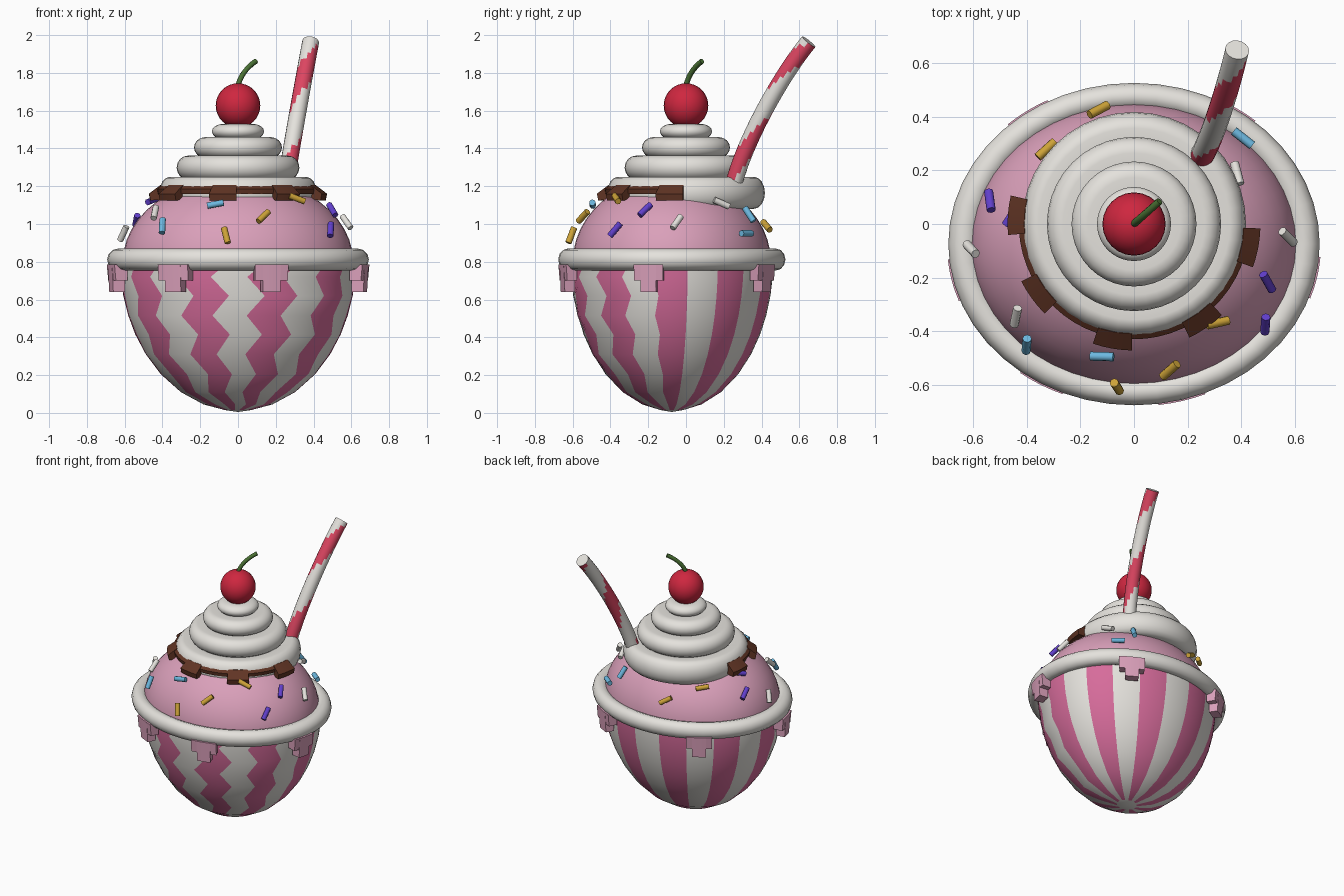
import bpy, bmesh
from math import sin, cos, pi, radians, sqrt
from mathutils import Vector

cube = bpy.data.objects.get("Cube")
if cube:
    bpy.data.objects.remove(cube)


def material(name, r, g, b):
    m = bpy.data.materials.new(name)
    m.use_nodes = True
    m.diffuse_color = (r, g, b, 1)
    m.node_tree.nodes["Principled BSDF"].inputs["Base Color"].default_value = (r, g, b, 1)
    return m


white = material("cream_white", .78, .76, .72)
stripe_pink = material("stripe_pink", .68, .15, .33)
ice_pink = material("ice_cream_pink", .70, .35, .49)
cherry_red = material("cherry_red", .62, .02, .05)
straw_red = material("straw_red", .72, .06, .12)
brown = material("chocolate_brown", .12, .035, .018)
green = material("stem_green", .07, .17, .035)
yellow = material("sprinkle_yellow", .62, .37, .04)
blue = material("sprinkle_blue", .15, .48, .74)
purple = material("sprinkle_purple", .12, .05, .6)

DISH_Y = -.075      # the dish is an oval set slightly forward
OVAL = .86          # its depth divided by its width


def finish(bm, name, mats, angle=50):
    """Turn a bmesh into an object with smooth shading and sharp creases."""
    bmesh.ops.remove_doubles(bm, verts=bm.verts, dist=.0005)
    bmesh.ops.recalc_face_normals(bm, faces=bm.faces)
    me = bpy.data.meshes.new(name)
    bm.to_mesh(me)
    bm.free()
    for m in mats:
        me.materials.append(m)
    me.polygons.foreach_set("use_smooth", [True] * len(me.polygons))
    me.set_sharp_from_angle(angle=radians(angle))
    ob = bpy.data.objects.new(name, me)
    bpy.context.collection.objects.link(ob)
    return ob


def sweep(bm, profile, start=0, end=360, steps=48, oval=1, y=0, loop=False):
    """Sweep a (radius, height) profile about the upright axis."""
    rings = []
    for i in range(steps + 1):
        a = radians(start + (end - start) * i / steps)
        rings.append([bm.verts.new((r * cos(a), y + r * oval * sin(a), z)) for r, z in profile])
    n = len(profile)
    for p, q in zip(rings, rings[1:]):
        for k in range(n if loop else n - 1):
            m = (k + 1) % n
            bm.faces.new((p[k], q[k], q[m], p[m]))
    if loop and end - start < 360:
        bm.faces.new(rings[0])
        bm.faces.new(rings[-1])


def tube(bm, points, radius, sides, colour=None):
    """Round tube through points; colour(s, turn) picks a material slot."""
    rings = []
    for i, p in enumerate(points):
        t = (points[min(i + 1, len(points) - 1)] - points[max(i - 1, 0)]).normalized()
        u = (Vector((1, 0, 0)) - t * t.x).normalized()
        v = t.cross(u)
        rings.append([bm.verts.new(p + radius * (u * cos(a) + v * sin(a)))
                      for a in (2 * pi * k / sides for k in range(sides))])
    for i, (p, q) in enumerate(zip(rings, rings[1:])):
        for k in range(sides):
            f = bm.faces.new((p[k], p[k - 1], q[k - 1], q[k]))
            if colour:
                f.material_index = colour((i + .5) / (len(points) - 1), (k - .5) / sides)
    bm.faces.new(rings[0])
    bm.faces.new(rings[-1])


def bezier(a, b, c, d, n):
    a, b, c, d = map(Vector, (a, b, c, d))
    return [a * (1 - t) ** 3 + b * 3 * t * (1 - t) ** 2 + c * 3 * t * t * (1 - t) + d * t ** 3
            for t in (i / n for i in range(n + 1))]


# Striped bowl: stripes follow the columns, which zigzag row by row at the front
bm = bmesh.new()
COLS, STRIPES = 80, 10
heights = [.8, .72, .62, .515, .415, .31, .205, .11, .045, .015]
rows = []
for j, z in enumerate(heights):
    r = .625 * sqrt(1 - ((.81 - z) / .8) ** 2)
    row = []
    for i in range(COLS):
        a = 2 * pi * i / COLS
        a += radians(4.5) * (1 if j % 2 == 0 else -1) * max(0, -sin(a)) ** .7
        row.append(bm.verts.new((r * cos(a), DISH_Y + r * OVAL * sin(a), z)))
    rows.append(row)
per = COLS // STRIPES
for p, q in zip(rows, rows[1:]):
    for i in range(COLS):
        f = bm.faces.new((p[i - 1], p[i], q[i], q[i - 1]))
        f.material_index = int((i - 1 + per // 4) % per < per // 2)
tip = bm.verts.new((0, DISH_Y, .005))
for i in range(COLS):
    bm.faces.new((rows[-1][i - 1], rows[-1][i], tip))
finish(bm, "bowl", [white, stripe_pink])

# Rolled rim
bm = bmesh.new()
sweep(bm, [(.635 + .058 * cos(a), .812 + .058 * sin(a)) for a in (2 * pi * k / 12 for k in range(12))],
      oval=.868, y=DISH_Y, loop=True)
finish(bm, "rim", [white])

# Ice cream dome
bm = bmesh.new()
sweep(bm, [(.61 * cos(a), .8 + .45 * sin(a)) for a in (pi / 2 * k / 12 for k in range(13))],
      oval=OVAL, y=DISH_Y)
finish(bm, "ice_cream", [ice_pink])

# Ice cream drips hanging on the rim: a wide shoulder and a narrow tip
bm = bmesh.new()
for a in (348, 57, 125, 193, 240, 285):
    for half, low in ((7.5, .70), (4, .64)):
        sweep(bm, [(.625, low), (.69, low), (.698, .785), (.625, .79)],
              a - half, a + half, 4, oval=.868, y=DISH_Y, loop=True)
finish(bm, "rim_drips", [ice_pink], 30)

# Whipped cream in rounded tiers
bm = bmesh.new()
profile = [(0, 1.08)]
for radius, low, high in ((.418, 1.08, 1.25), (.325, 1.235, 1.362), (.233, 1.35, 1.46), (.138, 1.45, 1.53)):
    mid, half = (low + high) / 2, (high - low) / 2
    for k in range(9):
        a = pi * (k / 8 - .5)
        profile.append((radius - .06 + .06 * cos(a), mid + half * sin(a)))
profile.append((0, 1.53))
sweep(bm, profile, steps=40)
finish(bm, "whipped_cream", [white])

# Chocolate sauce around the front, with square drips
bm = bmesh.new()
sweep(bm, [(.35, 1.16), (.425, 1.16), (.43, 1.185), (.40, 1.21), (.35, 1.21)], 170, 357, 30, loop=True)
for a in (176, 216, 260, 305, 349):
    sweep(bm, [(.36, 1.13), (.465, 1.125), (.472, 1.16), (.41, 1.207), (.36, 1.205)],
          a - 9, a + 9, 4, loop=True)
finish(bm, "chocolate_sauce", [brown], 30)

# Cherry and stem
bm = bmesh.new()
bmesh.ops.create_uvsphere(bm, u_segments=24, v_segments=16, radius=.118)
bmesh.ops.translate(bm, verts=bm.verts, vec=(0, 0, 1.627))
finish(bm, "cherry", [cherry_red])
bm = bmesh.new()
tube(bm, bezier((0, 0, 1.73), (.01, .01, 1.78), (.045, .04, 1.83), (.095, .085, 1.862), 8), .014, 8)
finish(bm, "cherry_stem", [green])


# Bent straw with one spiral stripe
def spiral(s, turn):
    return int((turn - .75 - 1.6 * (s - .7) + .22) % 1 < .44)


bm = bmesh.new()
tube(bm, bezier((.25, .25, 1.2), (.29, .31, 1.45), (.355, .52, 1.81), (.385, .65, 1.965), 20),
     .045, 16, spiral)
finish(bm, "straw", [white, straw_red])

# Sprinkles lying on the dome: (angle round, height, tilt)
sprinkles = {
    yellow: [(103, .99, 33), (129, 1.08, 10), (264, .94, 105), (284, 1.04, 45), (313, 1.135, -33)],
    blue: [(48, .95, 0), (59, 1.05, 90), (227, .99, 108), (256, 1.105, 15)],
    purple: [(161, 1.02, 45), (165, 1.125, -20), (325, .97, 58), (342, 1.075, 60)],
    white: [(38, 1.11, -35), (182, .95, 65), (215, 1.06, 118), (3, 1.01, 58)],
}
for mat, places in sprinkles.items():
    for n, (angle, z, tilt) in enumerate(places):
        a, s, h = radians(angle), radians(tilt), (z - .8) / .48
        f = sqrt(1 - h * h)
        pos = Vector((.64 * f * cos(a), DISH_Y + .56 * f * sin(a), z))
        normal = Vector((f * cos(a) / .64, f * sin(a) / .56, h / .48)).normalized()
        along = Vector((-.64 * sin(a), .56 * cos(a), 0)).normalized()
        d = along * cos(s) + normal.cross(along) * sin(s)
        bm = bmesh.new()
        tube(bm, [pos - d * .044, pos + d * .044], .017, 8)
        finish(bm, f"{mat.name}_{n + 1}" if mat != white else f"sprinkle_white_{n + 1}", [mat])
